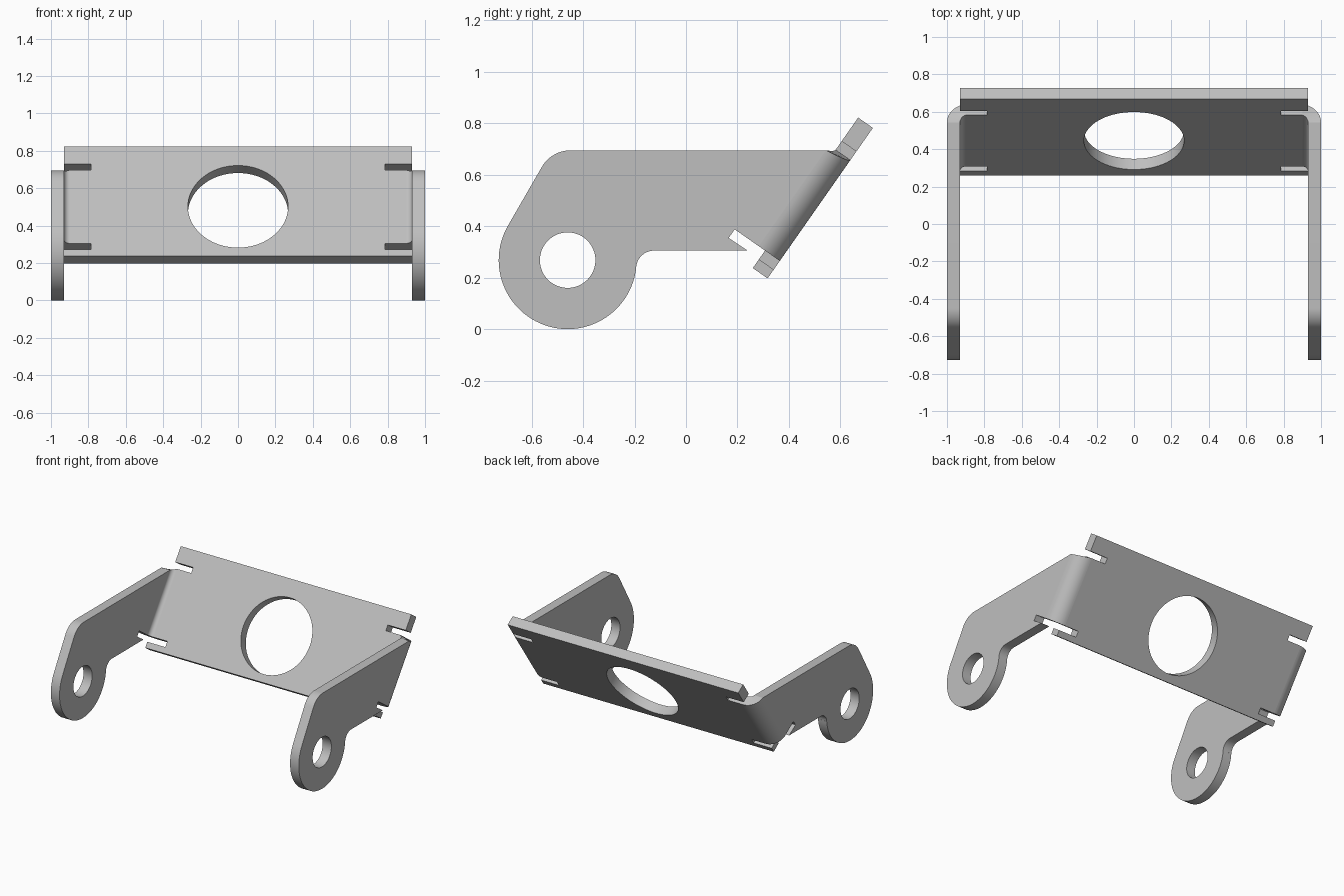
import bpy, bmesh
from math import sin, cos, pi, radians
from mathutils import Vector

cube = bpy.data.objects.get("Cube")
if cube:
    bpy.data.objects.remove(cube)

steel = bpy.data.materials.new("grey_steel")
steel.use_nodes = True
colour = (0.52, 0.52, 0.52, 1)
steel.diffuse_color = colour
steel.node_tree.nodes["Principled BSDF"].inputs["Base Color"].default_value = colour

T = 0.07                 # sheet thickness
R = 0.10                 # outer bend radius
TILT = radians(55)       # slope of the cross plate
SLOT_LOW, SLOT_HIGH = (0.042, 0.083), (0.562, 0.602)
ARM_TOP, ARM_BOTTOM = 0.695, 0.305


def tilted(x, u, n):
    """Point at u up the plate's slope and n out from its back face."""
    return Vector((x, 0.317 + u * cos(TILT) + n * sin(TILT),
                   0.197 + u * sin(TILT) - n * cos(TILT)))


def arc(cx, cy, r, start, end, steps):
    angles = [radians(start + (end - start) * i / steps) for i in range(steps + 1)]
    return [(cx + r * cos(a), cy + r * sin(a)) for a in angles]


def finish(bm, name):
    bmesh.ops.recalc_face_normals(bm, faces=bm.faces)
    mesh = bpy.data.meshes.new(name)
    bm.to_mesh(mesh)
    bm.free()
    mesh.materials.append(steel)
    obj = bpy.data.objects.new(name, mesh)
    bpy.context.collection.objects.link(obj)
    bpy.ops.object.select_all(action='DESELECT')
    obj.select_set(True)
    bpy.context.view_layer.objects.active = obj
    bpy.ops.object.shade_smooth_by_angle(angle=radians(30))
    return obj


def sheet(name, loops, place, offset):
    """Flat sheet from an outline and its holes, thickened by offset."""
    bm = bmesh.new()
    edges = []
    for loop in loops:
        vs = [bm.verts.new(place(a, b)) for a, b in loop]
        edges += [bm.edges.new((vs[i - 1], vs[i])) for i in range(len(vs))]
    bmesh.ops.triangle_fill(bm, edges=edges, use_beauty=True)
    out = bmesh.ops.extrude_face_region(bm, geom=bm.faces[:], use_keep_orig=True)
    moved = [g for g in out["geom"] if isinstance(g, bmesh.types.BMVert)]
    bmesh.ops.translate(bm, verts=moved, vec=offset)
    return finish(bm, name)


# Tilted cross plate with relief slots and a large round hole
half = [(0.93, 0), (0.93, SLOT_LOW[0]), (0.785, SLOT_LOW[0]), (0.785, SLOT_LOW[1]),
        (1 - R, SLOT_LOW[1]), (1 - R, SLOT_HIGH[0]), (0.785, SLOT_HIGH[0]),
        (0.785, SLOT_HIGH[1]), (0.93, SLOT_HIGH[1]), (0.93, 0.714)]
outline = half + [(-x, u) for x, u in reversed(half)]
plate_hole = arc(0, 0.323, 0.268, 0, 360, 72)[:-1]
sheet("cross_plate", [outline, plate_hole], lambda x, u: tilted(x, u, 0),
      tilted(0, 0, -T) - tilted(0, 0, 0))

# Arm profile in y and z: round eye, sloped shoulder, bend line, notch, fillet
eye = (-0.46, 0.268)
bend_top = (ARM_TOP - tilted(0, 0, -R).z) / sin(TILT)
bend_line = [tilted(0, u, -R).yz for u in (bend_top, SLOT_LOW[1])]
notch = [tilted(0, u, -0.214).yz for u in reversed(SLOT_LOW)]
profile = (arc(*eye, 0.268, -5.6, -210, 60)
           + arc(-0.448, ARM_TOP - 0.13, 0.13, 150, 90, 16)
           + [tuple(p) for p in bend_line + notch]
           + [(0.24, ARM_BOTTOM)]
           + arc(-0.124, 0.235, 0.07, 90, 174, 16))
eye_hole = arc(*eye, 0.108, 0, 360, 48)[:-1]


# Rounded bend joining the plate to an arm
def bend(name, side, steps=14):
    bm = bmesh.new()
    rings = []
    for i in range(steps + 1):
        a = i / steps * pi / 2
        top = SLOT_HIGH[0] + (bend_top - SLOT_HIGH[0]) * i / steps
        corners = [(R, SLOT_LOW[1]), (R, top), (R - T, top), (R - T, SLOT_LOW[1])]
        rings.append([bm.verts.new(tilted(side * (1 - R + r * sin(a)), u, r * cos(a) - R))
                      for r, u in corners])
    for p, q in zip(rings, rings[1:]):
        for k in range(4):
            bm.faces.new((p[k - 1], p[k], q[k], q[k - 1]))
    finish(bm, name)


for label, side in (("left", 1), ("right", -1)):
    sheet(label + "_arm", [profile, eye_hole],
          lambda y, z: Vector((side, y, z)), Vector((-side * T, 0, 0)))
    bend(label + "_bend", side)
